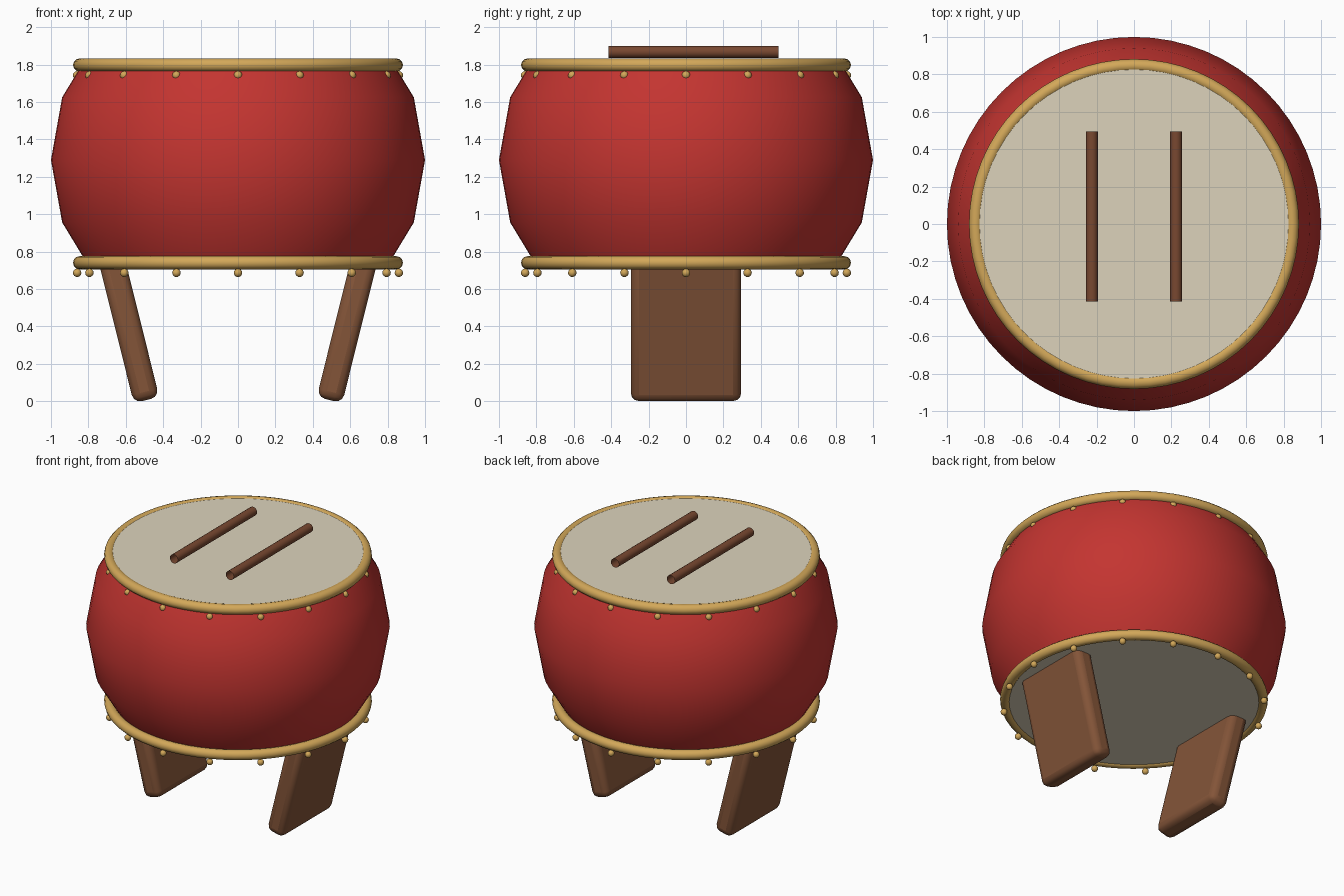
import bpy, bmesh
from math import sin, cos, pi, radians

if "Cube" in bpy.data.objects:
    bpy.data.objects.remove(bpy.data.objects["Cube"])


def material(name, rgb):
    m = bpy.data.materials.new(name)
    m.diffuse_color = (*rgb, 1)
    m.use_nodes = True
    m.node_tree.nodes["Principled BSDF"].inputs["Base Color"].default_value = m.diffuse_color
    return m


RED = material("red_lacquer", (0.55, 0.035, 0.03))
GOLD = material("gold_trim", (0.65, 0.39, 0.10))
SKIN = material("drum_skin", (0.72, 0.65, 0.50))
WOOD = material("leg_wood", (0.23, 0.09, 0.04))
STICK = material("stick_wood", (0.19, 0.065, 0.03))


def finish(name, mat, angle=60):
    o = bpy.context.object
    o.name = o.data.name = name
    o.data.materials.append(mat)
    bpy.ops.object.shade_smooth_by_angle(angle=radians(angle))
    return o


def select_only(o):
    bpy.ops.object.select_all(action='DESELECT')
    o.select_set(True)
    bpy.context.view_layer.objects.active = o


# Barrel body: revolved profile, open where the heads sit
profile = [(0.812, 0.745), (0.94, 0.956), (1.0, 1.29), (0.94, 1.626), (0.822, 1.82)]
N = 64
bm = bmesh.new()
rings = [[bm.verts.new((r * cos(2 * pi * i / N), r * sin(2 * pi * i / N), z))
          for i in range(N)] for r, z in profile]
for lo, hi in zip(rings, rings[1:]):
    for i in range(N):
        j = (i + 1) % N
        bm.faces.new((lo[i], lo[j], hi[j], hi[i]))
mesh = bpy.data.meshes.new("drum_body")
bm.to_mesh(mesh)
bm.free()
body = bpy.data.objects.new("drum_body", mesh)
bpy.context.collection.objects.link(body)
select_only(body)
finish("drum_body", RED)

# Heads, gold rims and studs at both ends
for end, rim_z, head_z, stud_z in (("top", 1.798, 1.825, 1.743),
                                   ("bottom", 0.741, 0.718, 0.687)):
    flip = pi if end == "bottom" else 0
    bpy.ops.mesh.primitive_circle_add(vertices=N, radius=0.83, fill_type='NGON',
                                      location=(0, 0, head_z), rotation=(flip, 0, 0))
    finish(end + "_head", SKIN)
    bpy.ops.mesh.primitive_torus_add(major_segments=N, minor_segments=12, major_radius=0.847,
                                     minor_radius=0.035, location=(0, 0, rim_z))
    finish(end + "_rim", GOLD)
    for k in range(16):
        a = k * pi / 8
        bpy.ops.mesh.primitive_uv_sphere_add(segments=12, ring_count=8, radius=0.0225,
                                             location=(0.86 * cos(a), 0.86 * sin(a), stud_z))
        finish(f"{end}_stud_{k + 1}", GOLD)

# Splayed plank legs with rounded edges
TILT, LENGTH = radians(14), 0.82
for side, s in (("left", -1), ("right", 1)):
    x = s * (0.489 + sin(TILT) * LENGTH / 2)
    z = 0.007 + cos(TILT) * LENGTH / 2
    bpy.ops.mesh.primitive_cube_add(size=1, location=(x, 0, z), rotation=(0, s * TILT, 0))
    leg = bpy.context.object
    leg.scale = (0.14, 0.59, LENGTH)
    bpy.ops.object.transform_apply(location=False, rotation=False, scale=True)
    finish(side + "_leg", WOOD, 35)
    bevel = leg.modifiers.new("rounded_edges", 'BEVEL')
    bevel.width = 0.045
    bevel.segments = 3

# Two hollow drumsticks resting on the top head
for side, x in (("left", -0.225), ("right", 0.225)):
    bpy.ops.mesh.primitive_cylinder_add(vertices=16, radius=0.032, depth=0.91,
                                        end_fill_type='NOTHING', location=(x, 0.04, 1.868),
                                        rotation=(pi / 2, 0, 0))
    finish(side + "_drumstick", STICK)
